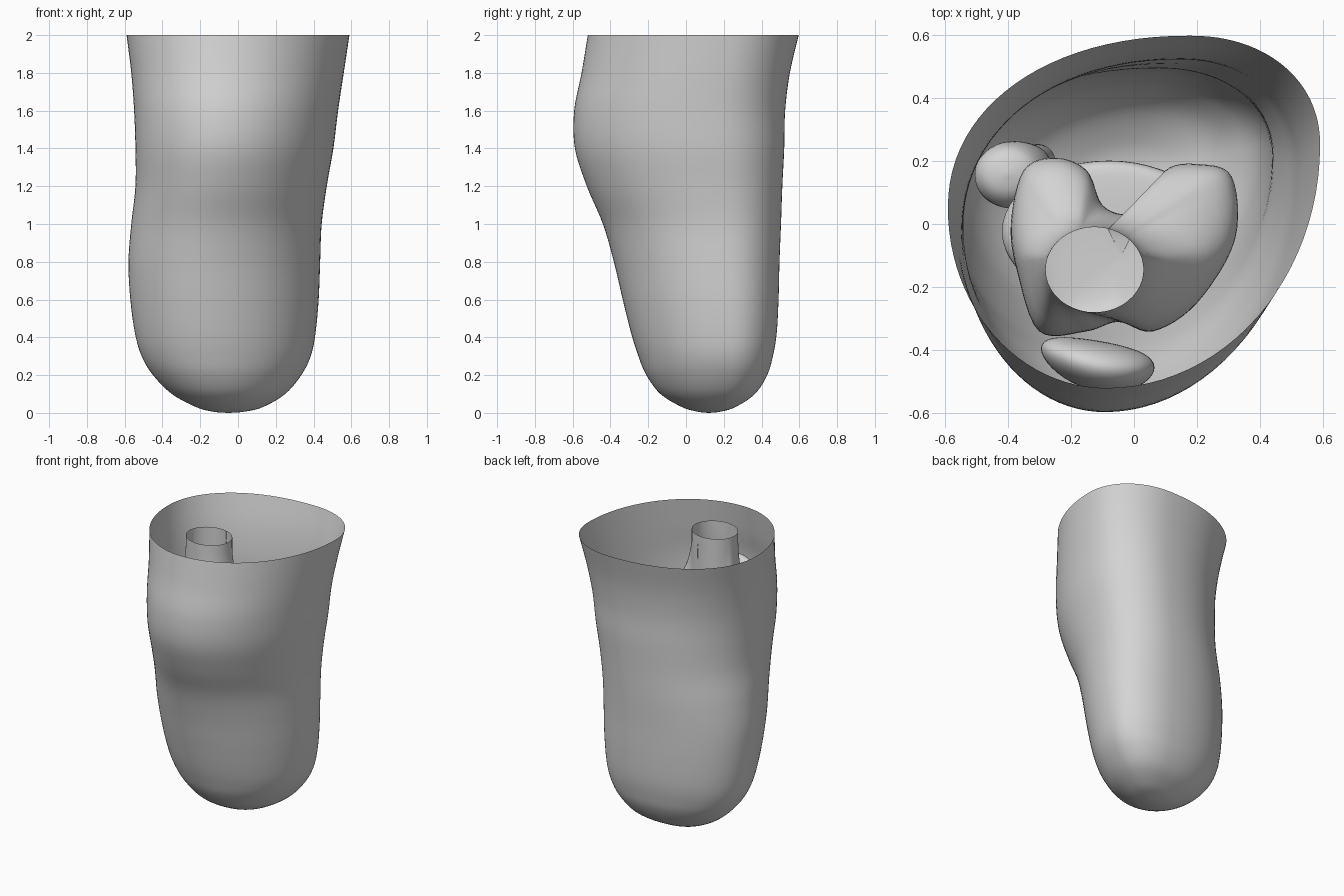
import bpy, bmesh, math
from mathutils import Vector

old = bpy.data.objects.get("Cube")
if old:
    bpy.data.objects.remove(old, do_unlink=True)

GREY = (0.66, 0.66, 0.66, 1)
grey = bpy.data.materials.new("plain grey")
grey.use_nodes = True
grey.diffuse_color = GREY
grey.node_tree.nodes["Principled BSDF"].inputs["Base Color"].default_value = GREY


def spline(rows, steps, closed=False):
    """Smooth curve through rows of any length."""
    n = len(rows)
    pick = (lambda i: rows[i % n]) if closed else (lambda i: rows[max(0, min(n - 1, i))])
    out = []
    for i in range(n if closed else n - 1):
        a, b, c, d = (pick(i + k) for k in (-1, 0, 1, 2))
        for s in range(steps):
            t = s / steps
            out.append([q + t / 2 * (r - p + t * (2 * p - 5 * q + 4 * r - e + t * (3 * (q - r) + e - p)))
                        for p, q, r, e in zip(a, b, c, d)])
    if not closed:
        out.append(list(rows[-1]))
    return out


def finish(name, bm):
    """Turn a bmesh into a smooth grey object."""
    bmesh.ops.remove_doubles(bm, verts=bm.verts, dist=0.0005)
    mesh = bpy.data.meshes.new(name)
    bm.to_mesh(mesh)
    bm.free()
    mesh.materials.append(grey)
    for face in mesh.polygons:
        face.use_smooth = True
    obj = bpy.data.objects.new(name, mesh)
    bpy.context.collection.objects.link(obj)


def loft(name, rings):
    """Skin a list of rings, ordered from top to bottom."""
    bm = bmesh.new()
    grid = [[bm.verts.new(p) for p in ring] for ring in rings]
    n = len(rings[0])
    for up, low in zip(grid, grid[1:]):
        for j in range(n):
            k = (j + 1) % n
            bm.faces.new((up[j], low[j], low[k], up[k]))
    finish(name, bm)


def angles(n):
    return [2 * math.pi * j / n for j in range(n)]


def skewed_ring(z, x0, x1, y0, y1):
    """Four rounded quarters joined at off-centre outermost points."""
    mx, my = (x0 + x1) / 2, (y0 + y1) / 2
    w, d = (x1 - x0) / 2, (y1 - y0) / 2
    ring = []
    for a in angles(96):
        c, s = math.cos(a), math.sin(a)
        cx = mx + w * (.3 if s >= 0 else -.15)
        cy = my + d * (.38 if c >= 0 else .02)
        # The back is a little squarer than the front
        power = .94 if s >= 0 else 1
        c, s = (math.copysign(abs(v) ** power, v) for v in (c, s))
        ring.append((cx + c * (x1 - cx if c >= 0 else cx - x0),
                     cy + s * (y1 - cy if s >= 0 else cy - y0), max(z, 0)))
    return ring


def oval_ring(z, cx, cy, rx, ry):
    return [(cx + rx * math.cos(a), cy + ry * math.sin(a), z) for a in angles(48)]


# Outer skin: height, x range, y range
skin = [(2.0, -.59, .59, -.52, .597), (1.8, -.565, .56, -.553, .55),
        (1.6, -.55, .53, -.592, .525), (1.4, -.543, .505, -.588, .52),
        (1.2, -.543, .47, -.525, .51), (1.0, -.565, .443, -.44, .503),
        (.8, -.58, .435, -.382, .495), (.6, -.57, .427, -.335, .49),
        (.42, -.545, .41, -.29, .48), (.3, -.51, .385, -.252, .46),
        (.2, -.45, .335, -.21, .43), (.1, -.35, .25, -.135, .365),
        (.03, -.22, .13, -.02, .26), (.006, -.13, .03, .065, .18), (0, -.05, -.05, .12, .12)]
loft("outer_skin", [skewed_ring(*r) for r in spline(skin, 5)])

# Upper leg bone: open oval shaft widening into two rounded knuckles
outline = spline([(.32, -.05), (.31, .15), (.2, .19), (.1, .17), (.06, .06), (-.02, .03),
                  (-.1, .06), (-.15, .17), (-.25, .21), (-.35, .17), (-.39, 0), (-.37, -.15),
                  (-.3, -.34), (-.15, -.34), (-.05, -.31), (.06, -.34), (.2, -.25)], 6, True)
mid = Vector((-.04, -.1))
shaft = Vector((-.125, -.145))


def bone_ring(z, grow, shrink):
    ring = []
    for x, y in outline:
        p = Vector((x, y))
        a = math.atan2(y + .22, x + .02)
        q = shaft + Vector((.155 * math.cos(a), .135 * math.sin(a)))
        # The back knuckles swell lower down than the sides
        back = max(0, min(1, (y + .1) / .25))
        r = mid.lerp(q.lerp(p, grow ** (1 + 2 * back)), shrink)
        ring.append((r.x, r.y, z))
    return ring


femur = [(1.985, 0, 1), (1.85, .04, 1), (1.7, .2, 1), (1.58, .5, 1), (1.48, .82, 1),
         (1.4, .97, 1), (1.3, 1, 1), (1.22, .98, .97), (1.16, .95, .85), (1.13, .93, .6), (1.12, .9, 0)]
loft("upper_leg_bone", [bone_ring(z, max(0, g), max(0, s)) for z, g, s in spline(femur, 4)])

# Shin bone: flat head, tapering shaft, rounded cut end
shin = [(1.08, -.08, -.02, 0, 0), (1.08, -.08, -.02, .2, .15), (1.06, -.08, -.02, .32, .215),
        (.98, -.08, -.03, .33, .22), (.85, -.09, -.05, .22, .17), (.7, -.1, -.04, .15, .14),
        (.45, -.1, 0, .12, .12), (.36, -.1, .02, .1, .1), (.33, -.1, .02, 0, 0)]
loft("shin_bone", [oval_ring(*r) for r in spline(shin, 4)])

# Thin outer bone beside the shin
thin = [(1.02, -.4, .16, 0, 0), (1.0, -.4, .16, .08, .07), (.93, -.39, .155, .115, .105),
        (.83, -.36, .17, .1, .09), (.7, -.33, .19, .065, .06), (.42, -.3, .2, .05, .05),
        (.38, -.3, .2, 0, 0)]
loft("thin_outer_bone", [oval_ring(*r) for r in spline(thin, 4)])

# Kneecap: a flattened ball, curved to follow the knee
bm = bmesh.new()
bmesh.ops.create_uvsphere(bm, u_segments=40, v_segments=24, radius=1)
for v in bm.verts:
    x, y, z = v.co
    v.co = (-.115 + .18 * x, -.45 + .08 * y + .025 * x * x - .03 * x, 1.5 + .19 * z)
finish("kneecap", bm)
